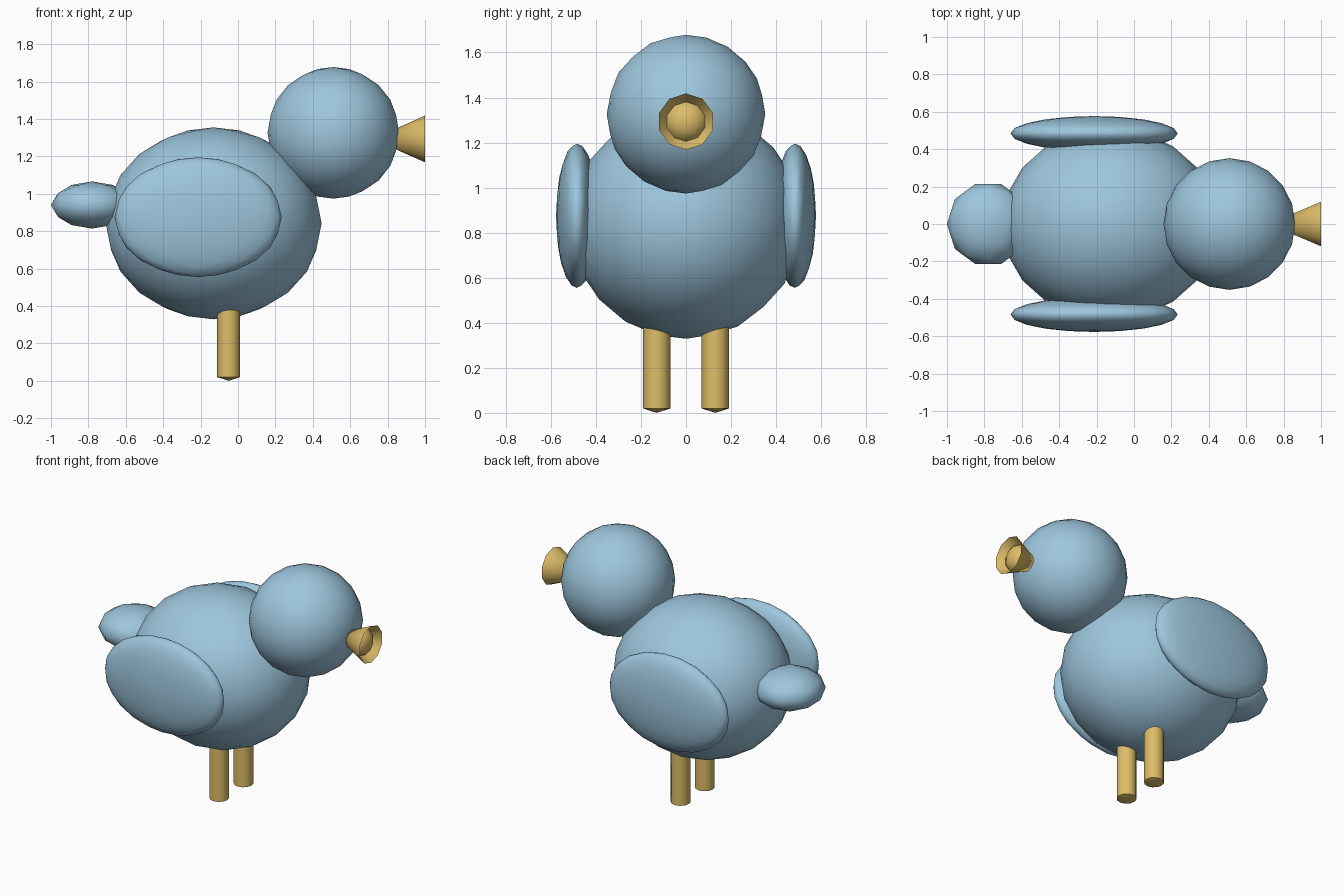
import bpy
from math import pi, cos, sin, radians

cube = bpy.data.objects.get("Cube")
if cube:
    bpy.data.objects.remove(cube, do_unlink=True)


def make_material(name, colour):
    mat = bpy.data.materials.new(name)
    mat.use_nodes = True
    mat.diffuse_color = (*colour, 1)
    mat.node_tree.nodes["Principled BSDF"].inputs["Base Color"].default_value = (*colour, 1)
    return mat


blue = make_material("feather blue", (0.34, 0.57, 0.73))
gold = make_material("beak gold", (0.73, 0.51, 0.14))


def ellipsoid(name, centre, radii, detail=3):
    """Low-poly ellipsoid with vertices on its x axis."""
    bpy.ops.mesh.primitive_ico_sphere_add(subdivisions=detail, radius=1)
    obj = bpy.context.object
    obj.name = name
    obj.rotation_euler.z = pi / 2
    bpy.ops.object.transform_apply(location=False, rotation=True, scale=False)
    obj.scale = radii
    obj.location = centre
    bpy.ops.object.transform_apply(location=True, rotation=False, scale=True)
    bpy.ops.object.shade_smooth()
    obj.data.materials.append(blue)
    return obj


def lathe(name, profile, sides, centre, tilt=0, sharp=40):
    """Turn (height, radius) points about z, tilt about y, then place."""
    verts, faces, rings = [], [], []
    for height, radius in profile:
        start = len(verts)
        count = sides if radius > 0 else 1
        for i in range(count):
            a = 2 * pi * i / sides
            verts.append((radius * cos(a), radius * sin(a), height))
        rings.append([start + i % count for i in range(sides)])
    for low, high in zip(rings, rings[1:]):
        for i in range(sides):
            j = (i + 1) % sides
            loop = [low[i], low[j], high[j], high[i]]
            faces.append(list(dict.fromkeys(loop)))
    mesh = bpy.data.meshes.new(name)
    mesh.from_pydata(verts, [], faces)
    mesh.materials.append(gold)
    obj = bpy.data.objects.new(name, mesh)
    bpy.context.collection.objects.link(obj)
    obj.location = centre
    obj.rotation_euler.y = tilt
    bpy.ops.object.select_all(action="DESELECT")
    obj.select_set(True)
    bpy.context.view_layer.objects.active = obj
    bpy.ops.object.shade_smooth_by_angle(angle=radians(sharp))
    return obj


# Body, head and tail
ellipsoid("body", (-0.13, 0, 0.842), (0.577, 0.513, 0.513))
ellipsoid("head", (0.51, 0, 1.326), (0.352, 0.352, 0.352))
ellipsoid("tail", (-0.78, 0, 0.94), (0.22, 0.226, 0.126), detail=2)

# Wings and legs, one on each side
leg_profile = [(0.005, 0), (0.025, 0.061), (0.42, 0.061), (0.44, 0)]
for side, y in (("left", 1), ("right", -1)):
    ellipsoid(side + "_wing", (-0.213, y * 0.484, 0.875), (0.447, 0.093, 0.32))
    lathe(side + "_leg", [(h - 0.005, r) for h, r in leg_profile], 12,
          (-0.05, y * 0.13, 0))

# Flared beak with a hollow mouth and a rounded tongue
beak_profile = [(0.72, 0), (1.0, 0.125), (0.945, 0.088),
                (0.965, 0.075), (0.985, 0.045), (0.992, 0)]
lathe("beak", beak_profile, 10, (0, 0, 1.293), tilt=pi / 2, sharp=50)
